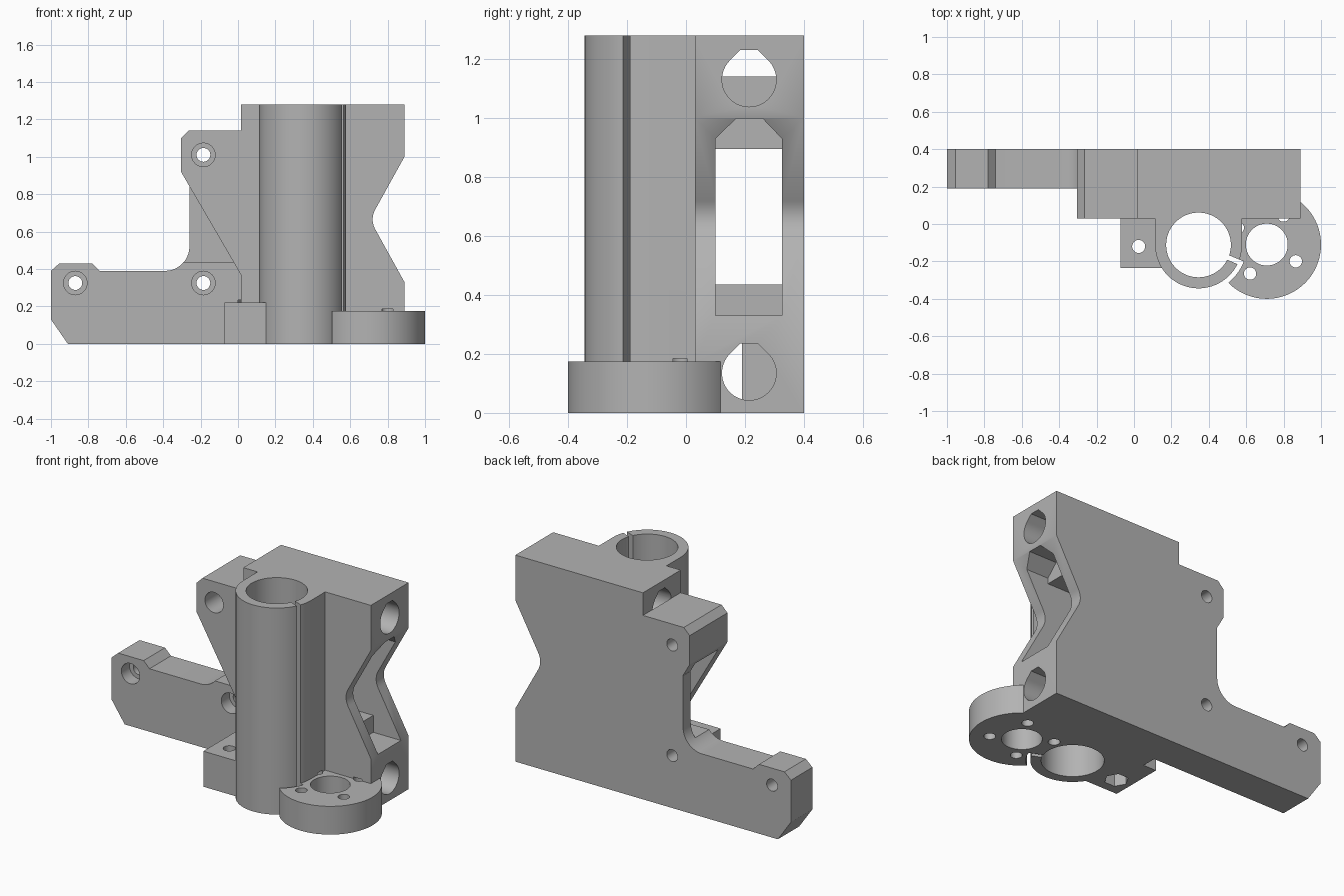
import bpy, bmesh, math
from math import sin, cos, radians

if "Cube" in bpy.data.objects:
    bpy.data.objects.remove(bpy.data.objects["Cube"], do_unlink=True)

grey = bpy.data.materials.new("plain grey")
grey.use_nodes = True
grey.diffuse_color = (0.45, 0.45, 0.45, 1)
grey.node_tree.nodes["Principled BSDF"].inputs["Base Color"].default_value = grey.diffuse_color[:]


def arc(u, v, r, start=0, end=360, n=64):
    count = n if end - start == 360 else n + 1
    angles = [radians(start + (end - start) * i / n) for i in range(count)]
    return [(u + r * cos(a), v + r * sin(a)) for a in angles]


def rect(u0, u1, v0, v1):
    return [(u0, v0), (u1, v0), (u1, v1), (u0, v1)]


def prism(name, outline, axis, lo, hi):
    """Extrude a 2D outline along an axis from lo to hi."""
    place = {"x": lambda u, v, d: (d, u, v),
             "y": lambda u, v, d: (u, d, v),
             "z": lambda u, v, d: (u, v, d)}[axis]
    bm = bmesh.new()
    ends = [[bm.verts.new(place(u, v, d)) for u, v in outline] for d in (lo, hi)]
    bm.faces.new(ends[0])
    bm.faces.new(ends[1])
    for i in range(len(outline)):
        j = (i + 1) % len(outline)
        bm.faces.new((ends[0][i], ends[0][j], ends[1][j], ends[1][i]))
    bmesh.ops.recalc_face_normals(bm, faces=bm.faces)
    mesh = bpy.data.meshes.new(name)
    bm.to_mesh(mesh)
    bm.free()
    mesh.materials.append(grey)
    obj = bpy.data.objects.new(name, mesh)
    bpy.context.collection.objects.link(obj)
    return obj


def combine(target, tool, operation):
    """Apply one boolean and discard the tool."""
    tool.hide_render = True
    mod = target.modifiers.new("boolean", "BOOLEAN")
    mod.operation, mod.solver, mod.object = operation, "EXACT", tool
    bpy.context.view_layer.objects.active = target
    bpy.ops.object.modifier_apply(modifier=mod.name)
    bpy.data.objects.remove(tool, do_unlink=True)


def cut(target, *shape):
    combine(target, prism("cutter", *shape), "DIFFERENCE")


TOP = 1.28
ROD = (0.345, -0.112)
MOTOR = (0.71, -0.11)

# Main block with a rounded V notch on its right edge
notch = []
for i in range(13):
    t = i / 12
    notch.append((0.735 * (1 - 2 * t * (1 - t)) + 0.7046 * 2 * t * (1 - t),
                  0.61 + 0.11 * t))
block = [(0.015, 0), (0.89, 0), (0.89, 0.33)] + notch + [
    (0.89, 1.0), (0.89, TOP), (0.015, TOP), (0.015, 1.14), (-0.265, 1.14),
    (-0.305, 1.1), (-0.305, 0.92), (0.015, 0.37)]
body = prism("clamp_bracket", block, "y", 0.03, 0.4)

# Side arm and the thin web above it
arm = [(-0.91, 0), (0.2, 0), (0.2, 0.84), (-0.26, 0.84)]
arm += arc(-0.39, 0.52, 0.13, -90, 0, 16)[::-1]
arm += [(-0.74, 0.39), (-0.78, 0.43), (-0.955, 0.43), (-1, 0.39), (-1, 0.13)]
combine(body, prism("arm", arm, "y", 0.19, 0.4), "UNION")

# Round flange, relieved around the split sleeve
flange = prism("flange", arc(*MOTOR, 0.29, n=96), "z", 0, 0.175)
cut(flange, [ROD] + arc(*ROD, 0.257, -120, -20, 40), "z", -0.1, 0.3)
combine(body, flange, "UNION")

# Upright sleeve, its neck to the block, and the nut tab
sleeve = prism("sleeve", arc(*ROD, 0.232, 180, 360, 48) + [(0.577, 0.1), (0.113, 0.1)],
               "z", 0, TOP)
combine(body, sleeve, "UNION")
combine(body, prism("nut_tab", rect(-0.073, 0.2, -0.235, 0.1), "z", 0, 0.22), "UNION")

# Sleeve bore and its slit
cut(body, arc(*ROD, 0.173, n=80), "z", -0.1, TOP + 0.1)
a = radians(-23)
slit = [(ROD[0] + r * cos(a) - w * sin(a), ROD[1] + r * sin(a) + w * cos(a))
        for r, w in rect(0.14, 0.256, -0.013, 0.013)]
cut(body, slit, "z", -0.1, TOP + 0.1)

# Flange bore and four screw holes
cut(body, arc(*MOTOR, 0.112), "z", -0.1, 0.176)
for k in range(4):
    b = radians(60 + 90 * k)
    cut(body, arc(MOTOR[0] + 0.179 * cos(b), MOTOR[1] + 0.179 * sin(b), 0.033, n=24),
        "z", -0.1, 0.185)

# Tab screw hole with a hexagonal nut pocket below
cut(body, arc(0.025, -0.12, 0.035, n=24), "z", -0.1, 0.3)
cut(body, arc(0.025, -0.12, 0.068, n=6), "z", -0.1, 0.08)

# Belt channel, with a taller roofed mouth on the right
cut(body, rect(0.1, 0.325, 0.435, 0.895), "x", -0.6, 1.1)
mouth = [(0.1, 0.33), (0.325, 0.33), (0.325, 0.93), (0.26, 0.998), (0.17, 0.998), (0.1, 0.93)]
cut(body, mouth, "x", 0.7, 1.1)

# Teardrop rod sockets
for z, end in ((0.135, 0.0), (1.13, 0.015)):
    drop = arc(0.214, z, 0.092, 135, 405, 48) + [(0.244, z + 0.1), (0.184, z + 0.1)]
    cut(body, drop, "x", end, 1.1)

# Counterbored mounting holes
for x, z in ((-0.185, 1.01), (-0.185, 0.325), (-0.87, 0.325)):
    cut(body, arc(x, z, 0.037, n=32), "y", -0.05, 0.5)
    cut(body, arc(x, z, 0.063, n=32), "y", -0.05, 0.27)

bpy.ops.object.select_all(action="DESELECT")
body.select_set(True)
bpy.context.view_layer.objects.active = body
bpy.ops.object.shade_smooth_by_angle(angle=radians(30))
